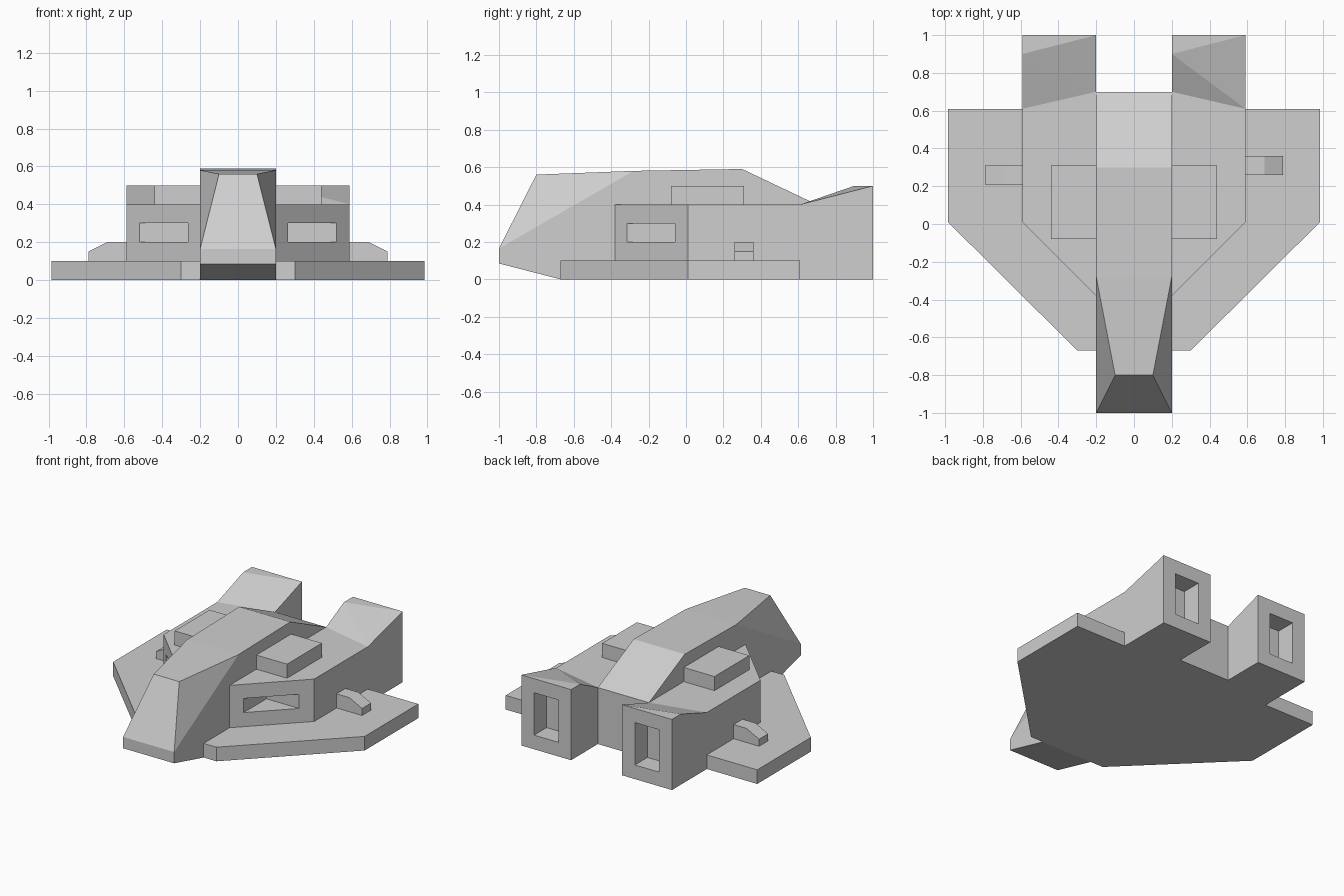
import bpy
import bmesh

cube = bpy.data.objects.get("Cube")
if cube:
    bpy.data.objects.remove(cube, do_unlink=True)

GREY = (0.62, 0.62, 0.62, 1.0)
hull_grey = bpy.data.materials.new("hull_grey")
hull_grey.use_nodes = True
hull_grey.diffuse_color = GREY
hull_grey.node_tree.nodes["Principled BSDF"].inputs["Base Color"].default_value = GREY


def solid(name, points):
    """Flat-faced convex solid spanning the given corner points."""
    bm = bmesh.new()
    for p in points:
        bm.verts.new(p)
    bmesh.ops.convex_hull(bm, input=bm.verts[:])
    bmesh.ops.dissolve_limit(bm, angle_limit=0.005, verts=bm.verts[:], edges=bm.edges[:])
    bmesh.ops.recalc_face_normals(bm, faces=bm.faces[:])
    mesh = bpy.data.meshes.new(name)
    bm.to_mesh(mesh)
    bm.free()
    mesh.materials.append(hull_grey)
    obj = bpy.data.objects.new(name, mesh)
    bpy.context.collection.objects.link(obj)
    return obj


def prism(name, plan, low, high):
    """Upright prism over a plan outline."""
    return solid(name, [(x, y, z) for x, y in plan for z in (low, high)])


def rect(x0, x1, y0, y1):
    return [(x0, y0), (x1, y0), (x1, y1), (x0, y1)]


def cut(target, cutter):
    """Carve the cutter out of the target and discard the cutter."""
    mod = target.modifiers.new("recess", 'BOOLEAN')
    mod.operation = 'DIFFERENCE'
    mod.solver = 'EXACT'
    mod.object = cutter
    cutter.hide_render = True
    bpy.context.view_layer.objects.active = target
    bpy.ops.object.modifier_apply(modifier=mod.name)
    bpy.data.objects.remove(cutter, do_unlink=True)


# Central fuselage: half width, y, z of each profile station
stations = [(0.2, -1, 0.085), (0.2, -1, 0.165), (0.1, -0.8, 0.56),
            (0.2, -0.28, 0.58), (0.2, 0.3, 0.59), (0.2, 0.7, 0.4),
            (0.2, 0.7, 0), (0.2, -0.67, 0)]
solid("fuselage", [(s * w, y, z) for w, y, z in stations for s in (-1, 1)])

# Wing plate
wing = [(0.3, -0.67), (0.985, 0.01), (0.985, 0.61)]
prism("wing_plate", [(s * x, y) for x, y in wing for s in (-1, 1)], 0, 0.1)

# Parts on each side; the kicked-up engine tops differ slightly left to right
for side, s, crest, fin_y in (("left", 1, (0.9, 1.0), 0.26),
                              ("right", -1, (1.0, 0.9), 0.21)):
    def flip(plan):
        return [(s * x, y) for x, y in plan]

    # Side body with a corner-shaped window recess in its slanted front
    body = prism(side + "_body",
                 flip([(0.2, -0.38), (0.59, 0.01), (0.59, 0.61), (0.2, 0.7)]), 0, 0.4)
    cut(body, prism("window_cutter",
                    flip([(0.265, -0.06), (0.265, -0.415), (0.62, -0.06)]), 0.2, 0.3))

    # Engine block with a raised rear and a rectangular exhaust
    base = flip([(0.59, 0.61), (0.59, 1), (0.2, 1), (0.2, 0.7)])
    inner, outer = crest
    top = [(s * 0.59, 0.61, 0.4), (s * 0.2, 0.7, 0.4),
           (s * 0.2, inner, 0.5), (s * 0.59, outer, 0.5),
           (s * 0.2, 1, 0.5), (s * 0.59, 1, 0.5)]
    engine = solid(side + "_engine", [(x, y, 0) for x, y in base] + top)
    cut(engine, prism("exhaust_cutter", flip(rect(0.3, 0.49, 0.86, 1.1)), 0.1, 0.4))

    # Roof box
    prism(side + "_roof_box", flip(rect(0.19, 0.44, -0.08, 0.31)), 0.39, 0.5)

    # Small sloped block on the wing
    section = [(0.58, 0.09), (0.58, 0.2), (0.69, 0.2), (0.79, 0.15), (0.79, 0.09)]
    solid(side + "_wing_block",
          [(s * x, y, z) for x, z in section for y in (fin_y, fin_y + 0.1)])
